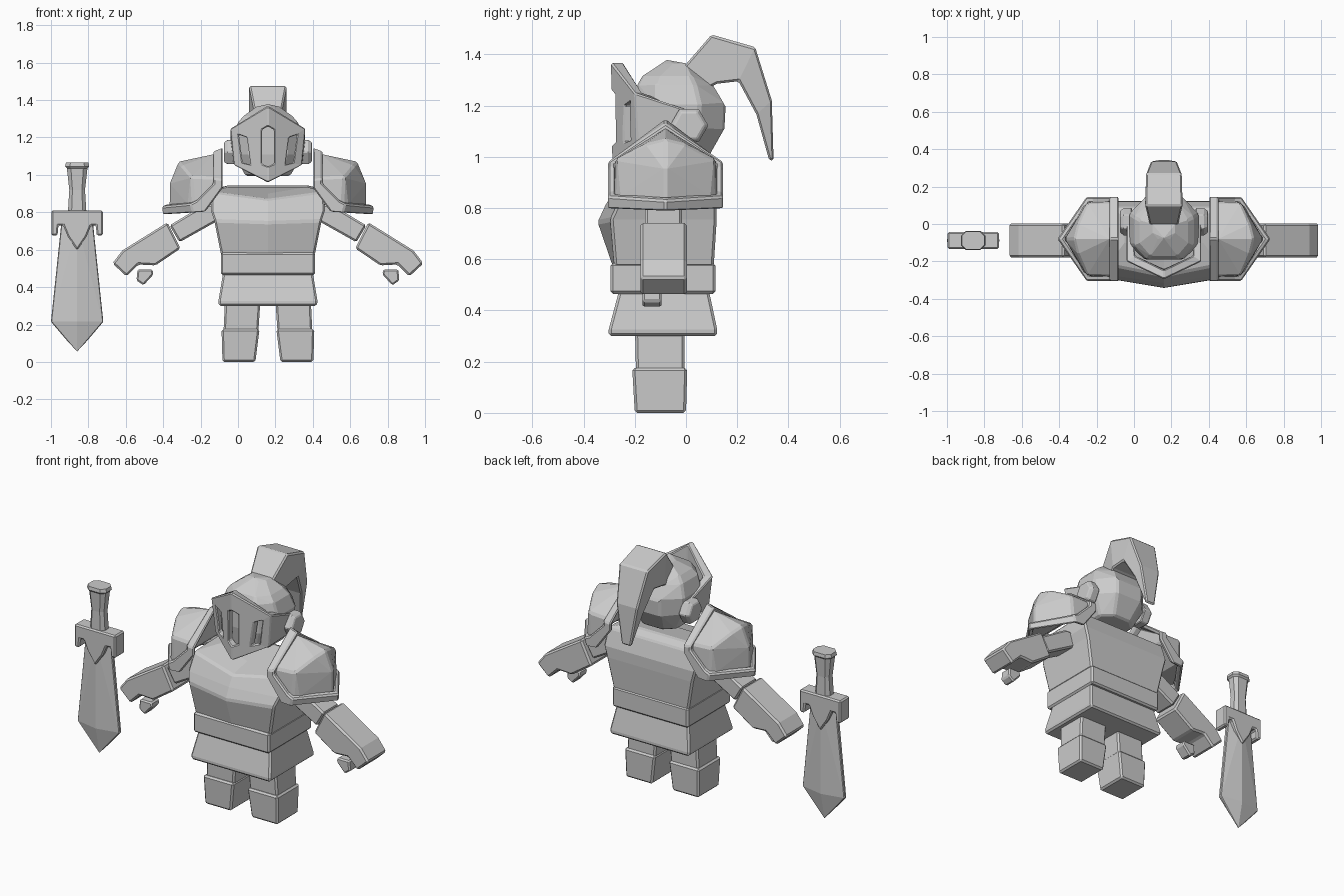
import bpy, bmesh, math
from mathutils import Vector

if "Cube" in bpy.data.objects:
    bpy.data.objects.remove(bpy.data.objects["Cube"])

CX = 0.16            # knight's symmetry plane
SX, SY = -0.86, -0.088   # sword centre


def finish(bm, name, mirror=False, bevel=0.01, cx=CX):
    bmesh.ops.recalc_face_normals(bm, faces=bm.faces)
    me = bpy.data.meshes.new(name)
    bm.to_mesh(me)
    bm.free()
    ob = bpy.data.objects.new(name, me)
    bpy.context.collection.objects.link(ob)
    ob.location.x = cx
    if bevel:
        m = ob.modifiers.new("bevel", 'BEVEL')
        m.width, m.segments, m.limit_method = bevel, 1, 'ANGLE'
        m.angle_limit = math.radians(35)
    if mirror:
        m = ob.modifiers.new("mirror", 'MIRROR')
        m.use_mirror_merge = False
    return ob


def loft(name, sections, closed=False, **kw):
    """Skin matching cross-sections; cap the ends unless closed."""
    bm = bmesh.new()
    rings = [[bm.verts.new(p) for p in s] for s in sections]
    n = len(rings[0])
    pairs = list(zip(rings, rings[1:])) + ([(rings[-1], rings[0])] if closed else [])
    for a, b in pairs:
        for i in range(n):
            j = (i + 1) % n
            bm.faces.new((a[i], a[j], b[j], b[i]))
    if not closed:
        bm.faces.new(rings[0])
        bm.faces.new(rings[-1])
    return finish(bm, name, **kw)


def prism(name, pts, y0, y1, **kw):
    return loft(name, [[(x, y, z) for x, z in pts] for y in (y0, y1)], **kw)


def hull(name, pts, **kw):
    bm = bmesh.new()
    for p in pts:
        bm.verts.new(p)
    r = bmesh.ops.convex_hull(bm, input=bm.verts)
    junk = [v for v in r['geom_interior'] if isinstance(v, bmesh.types.BMVert)]
    bmesh.ops.delete(bm, geom=junk, context='VERTS')
    bmesh.ops.dissolve_limit(bm, angle_limit=0.03, verts=bm.verts, edges=bm.edges)
    return finish(bm, name, **kw)


def rect(x0, x1, y0, y1, z):
    return [(x0, y0, z), (x1, y0, z), (x1, y1, z), (x0, y1, z)]


# legs and boots
loft("upper_leg", [rect(.052, .238, -.195, -.005, .15), rect(.038, .228, -.2, -.005, .36)], mirror=True)
loft("boot", [rect(.067, .243, -.2, 0, 0), rect(.045, .248, -.21, .005, .175)], mirror=True)

# skirt and belt
loft("skirt", [rect(-.262, .262, -.302, .122, .30), rect(-.265, .265, -.302, .122, .325),
               rect(-.24, .24, -.262, .09, .475)])
loft("belt", [rect(-.252, .252, -.295, .115, z) for z in (.465, .585)])


# breastplate with a slight centre keel
def chest(w, keel, keel_z, side, back, z, back_z):
    return [(0, keel, keel_z), (w, side, z), (w, back, back_z), (-w, back, back_z), (-w, side, z)]


loft("breastplate", [chest(.25, -.285, .57, -.28, .108, .57, .57),
                     chest(.287, -.345, .745, -.295, .12, .755, .755),
                     chest(.305, -.315, .81, -.27, .12, .81, .82),
                     chest(.30, -.28, .87, -.22, .09, .91, .92),
                     chest(.21, -.14, .90, -.10, .04, .935, .945)])

# arms
prism("upper_arm", [(.526, .73), (.339, .842), (.259, .842), (.259, .76), (.473, .64)],
      -.16, -.015, mirror=True)
prism("gauntlet", [(.537, .746), (.778, .596), (.831, .527), (.756, .457), (.692, .521),
                   (.601, .516), (.467, .607)], -.178, .003, mirror=True)
prism("thumb", [(.697, .495), (.617, .495), (.612, .468), (.665, .41), (.703, .436)],
      -.17, -.095, mirror=True, bevel=.008)

# pauldron rim: (lower edge x, z), (upper edge x, z), half depth
half = [((.24, 1.15), (.29, 1.13), 0), ((.24, .975), (.29, .98), .225),
        ((.24, .93), (.29, .955), .225), ((.335, .80), (.385, .86), .225),
        ((.40, .795), (.415, .845), .225), ((.565, .785), (.57, .83), 0)]
loop = [(a, b, -d) for a, b, d in half] + [(a, b, d) for a, b, d in half[-2:0:-1]]
mid = Vector((.31, -.08, .93))
secs = []
for a, b, d in loop:
    lo, up = Vector((a[0], d - .08, a[1])), Vector((b[0], d - .08, b[1]))
    secs.append([lo, up, mid + (up - mid) * .86, mid + (lo - mid) * .86])
loft("pauldron_rim", secs, closed=True, mirror=True, bevel=.008)

# pauldron dome
dome = [(.28, -.08, 1.11), (.48, -.08, 1.07), (.53, -.08, .95), (.53, -.08, .825)]
for s in (-1, 1):
    dome += [(.28, -.08 + s * .2, .985), (.28, -.08 + s * .2, .94), (.41, -.08 + s * .195, .99),
             (.40, -.08 + s * .2, .84), (.43, -.08 + s * .175, .835), (.46, -.08 + s * .08, 1.05)]
hull("pauldron_dome", dome, mirror=True)

# helmet skull
skull = []
for z, w, front, back in [(.995, .12, -.17, .085), (1.11, .18, -.19, .15), (1.205, .185, -.19, .155),
                          (1.28, .16, -.19, .105), (1.315, .13, -.17, .06), (1.365, .06, -.08, -.005)]:
    for s in (-1, 1):
        skull += [(s * w * .55, front, z), (s * w, front * .6, z), (s * w, back * .35, z), (s * w * .5, back, z)]
skull.append((0, -.075, 1.378))
hull("helmet_skull", skull)

# visor: outer top, outer bottom, inner bottom, inner top at each column
visor_half = [((.20, 0, 1.185), (.185, 0, 1.06), .16, 0),
              ((.20, -.2, 1.25), (.18, -.19, 1.05), .155, -.17)]
cols = [[t, b, (ix, iy, b[2]), (ix, iy, t[2])] for t, b, ix, iy in visor_half]
centre = [(0, -.295, 1.37), (0, -.29, .96), (0, -.24, .96), (0, -.245, 1.37)]
other = [[(-x, y, z) for x, y, z in c] for c in cols[::-1]]
visor = loft("visor", cols + [centre] + other, bevel=.006)

# eye slits cut through the visor
side_cut = prism("side_slit_cutter", [(.155, 1.215), (.112, 1.2), (.093, 1.055), (.135, 1.065)],
                 -.4, -.12, mirror=True, bevel=0)
mid_cut = prism("middle_slit_cutter", [(0, 1.26), (.033, 1.24), (.033, 1.06), (0, 1.045),
                                       (-.033, 1.06), (-.033, 1.24)], -.4, -.2, bevel=0)
for i, cutter in enumerate((side_cut, mid_cut)):
    cutter.hide_render = True
    cutter.hide_set(True)
    m = visor.modifiers.new("slit", 'BOOLEAN')
    m.operation, m.object, m.solver = 'DIFFERENCE', cutter, 'EXACT'
    visor.modifiers.move(len(visor.modifiers) - 1, i)


# hexagonal visor pivots
def hexagon(x, r):
    return [(x, .012 + r * math.cos(k * math.pi / 3), 1.122 + r * math.sin(k * math.pi / 3)) for k in range(6)]


loft("visor_pivot", [hexagon(.17, .075), hexagon(.215, .075), hexagon(.235, .06)], mirror=True, bevel=.005)

# plume: outer (y, z), inner (y, z), half width
plume = [((-.01, 1.35), (.05, 1.25), .075), ((.10, 1.477), (.12, 1.285), .10),
         ((.27, 1.428), (.205, 1.295), .095), ((.335, 1.22), (.275, 1.165), .07),
         ((.342, .985), (.325, .985), .03)]
loft("plume", [[(-w, *o), (w, *o), (w, *i), (-w, *i)] for o, i, w in plume], bevel=.008)

# sword blade, guard and grip
blade = [(0, SY, .05)]
for s in (-1, 1):
    blade += [(s * .085, SY + t, .74) for t in (-.012, .012)]
    blade += [(s * .14, SY + t, .215) for t in (-.01, .01)]
    blade += [(0, SY + s * .036, .74), (0, SY + s * .036, .215)]
hull("sword_blade", blade, cx=SX, bevel=.004)
g = [(.137, .81), (.137, .675), (.105, .675), (.10, .73), (.075, .73), (.05, .67)]
prism("sword_guard", g + [(0, .597)] + [(-x, z) for x, z in g[::-1]], SY - .045, SY + .045, cx=SX, bevel=.008)


def octagon(x, y, z):
    c = [(x, -y * .5), (x, y * .5), (x * .6, y), (-x * .6, y), (-x, y * .5), (-x, -y * .5), (-x * .6, -y), (x * .6, -y)]
    return [(px, SY + py, z) for px, py in c]


loft("sword_grip", [octagon(.05, .036, .79), octagon(.042, .034, .92), octagon(.055, .042, 1.035),
                    octagon(.065, .051, 1.045), octagon(.06, .048, 1.065)], cx=SX, bevel=0)
